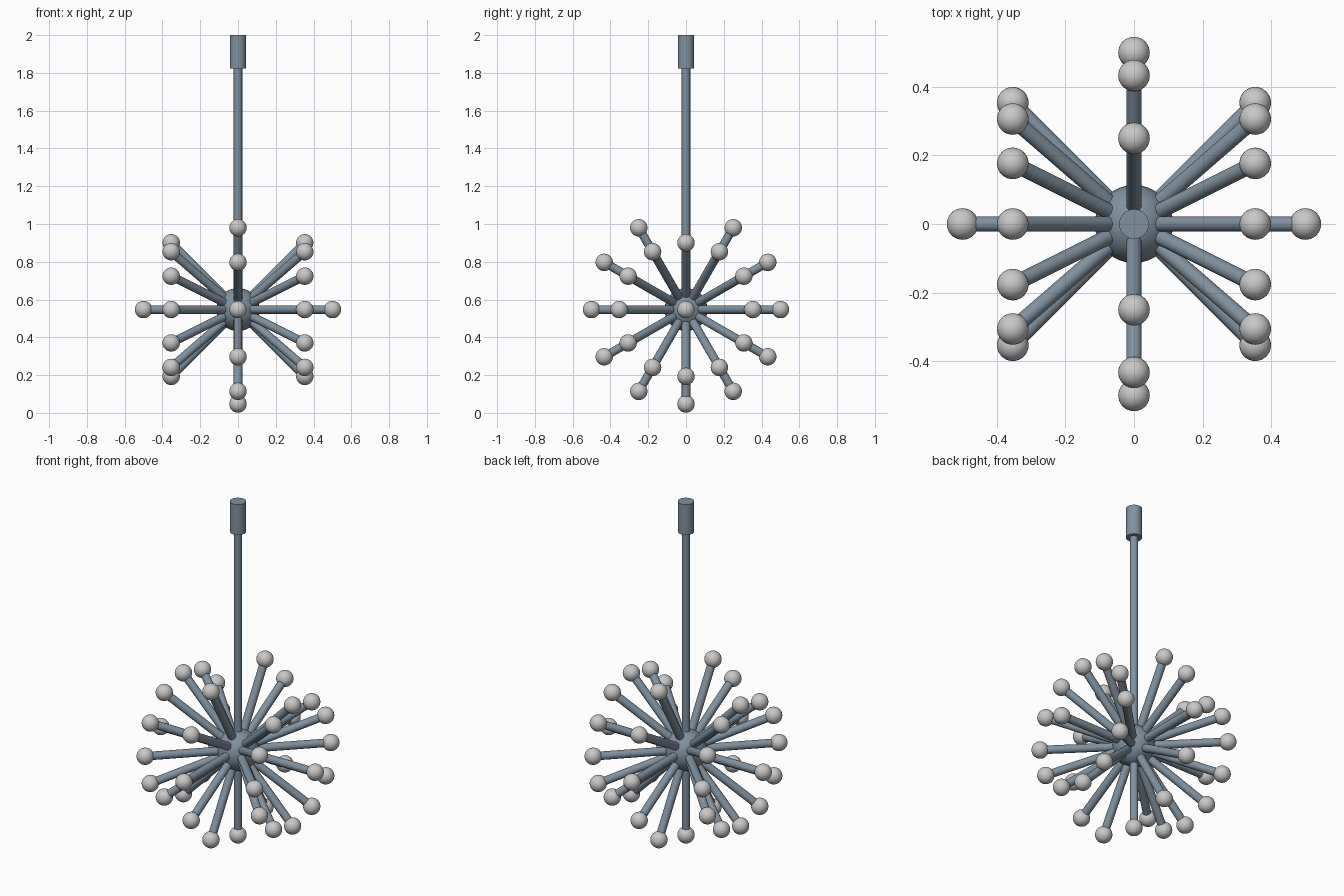
import bpy
import math
from mathutils import Vector

if "Cube" in bpy.data.objects:
    bpy.data.objects.remove(bpy.data.objects["Cube"], do_unlink=True)


def make_material(name, rgb):
    mat = bpy.data.materials.new(name)
    mat.use_nodes = True
    mat.diffuse_color = (*rgb, 1)
    mat.node_tree.nodes["Principled BSDF"].inputs["Base Color"].default_value = (*rgb, 1)
    return mat


METAL = make_material("blue grey metal", (0.22, 0.285, 0.345))
GLASS = make_material("pale grey bulb", (0.58, 0.58, 0.58))

CENTRE = Vector((0, 0, 0.547))
REACH = 0.5
BULB_RADIUS = 0.046
ROD_RADIUS = 0.0225


def finish(name, mat):
    obj = bpy.context.object
    obj.name = name
    obj.data.materials.append(mat)
    bpy.ops.object.shade_smooth_by_angle(angle=math.radians(40))
    return obj


def ball(name, centre, radius, mat):
    bpy.ops.mesh.primitive_uv_sphere_add(segments=32, ring_count=16, radius=radius, location=centre)
    return finish(name, mat)


def rod(name, start, end, radius, mat):
    start, end = Vector(start), Vector(end)
    axis = end - start
    bpy.ops.mesh.primitive_cylinder_add(
        vertices=32, radius=radius, depth=axis.length, location=(start + end) / 2,
        rotation=axis.to_track_quat('Z', 'Y').to_euler())
    return finish(name, mat)


# Hanging stem, ceiling cap and central hub
rod("ceiling_cap", (0, 0, 1.822), (0, 0, 2.0), 0.0435, METAL)
rod("stem", CENTRE, (0, 0, 1.85), ROD_RADIUS, METAL)
ball("hub", CENTRE, 0.114, METAL)

# Arm directions: the two side poles, then three rings of twelve around the x axis
directions = [Vector((1, 0, 0)), Vector((-1, 0, 0))]
for tilt in (-45, 0, 45):
    for step in range(12):
        if tilt == 0 and step == 3:
            continue  # the stem takes this place
        t, a = math.radians(tilt), math.radians(step * 30)
        directions.append(Vector((math.sin(t), math.cos(t) * math.cos(a), math.cos(t) * math.sin(a))))

# Arms with a round bulb at each tip
for i, d in enumerate(directions, 1):
    rod(f"arm_{i}", CENTRE, CENTRE + d * (REACH - 0.02), ROD_RADIUS, METAL)
    ball(f"bulb_{i}", CENTRE + d * REACH, BULB_RADIUS, GLASS)
